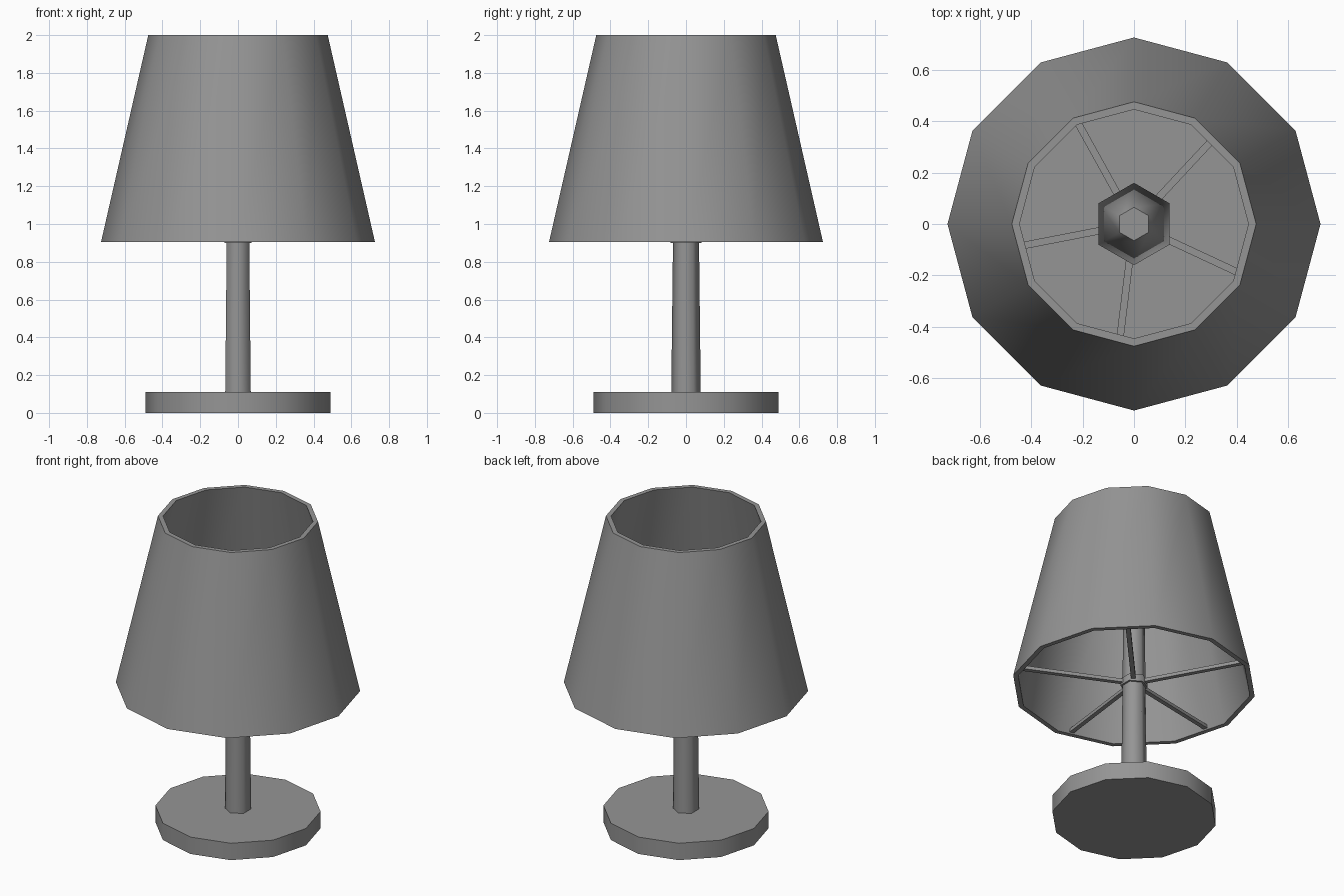
import bpy
import bmesh
from math import radians, sin, cos, pi
from mathutils import Matrix, Vector

cube = bpy.data.objects.get("Cube")
if cube:
    bpy.data.objects.remove(cube, do_unlink=True)

GREY = (0.3, 0.3, 0.3, 1.0)
grey = bpy.data.materials.new("plain grey")
grey.use_nodes = True
grey.diffuse_color = GREY
grey.node_tree.nodes["Principled BSDF"].inputs["Base Color"].default_value = GREY


def finish(name, bm, smooth):
    """Turn a bmesh into a named, coloured object."""
    bmesh.ops.recalc_face_normals(bm, faces=bm.faces)
    mesh = bpy.data.meshes.new(name)
    bm.to_mesh(mesh)
    bm.free()
    mesh.materials.append(grey)
    obj = bpy.data.objects.new(name, mesh)
    bpy.context.collection.objects.link(obj)
    if smooth:
        bpy.ops.object.select_all(action='DESELECT')
        obj.select_set(True)
        bpy.context.view_layer.objects.active = obj
        bpy.ops.object.shade_smooth_by_angle(angle=radians(64))
    return obj


def lathe(name, profile, sides, closed=False):
    """Spin (radius, height) points into a solid with a corner on +y."""
    bm = bmesh.new()
    rings = []
    for r, z in profile:
        angles = [pi / 2 + 2 * pi * i / sides for i in range(sides)]
        rings.append([bm.verts.new((r * cos(a), r * sin(a), z)) for a in angles])
    pairs = list(zip(rings, rings[1:]))
    if closed:
        pairs.append((rings[-1], rings[0]))
    else:
        bm.faces.new(rings[0])
        bm.faces.new(rings[-1])
    for low, high in pairs:
        for i in range(sides):
            j = (i + 1) % sides
            bm.faces.new((low[i], low[j], high[j], high[i]))
    return finish(name, bm, True)


# Foot and stem
lathe("base", [(0.49, 0), (0.49, 0.11)], 12)
lathe("stem", [(0.078, 0.11), (0.069, 0.9), (0.065, 1.38)], 6)

# Bulb on top of the stem
lathe("bulb", [(0.065, 1.36), (0.16, 1.46), (0.065, 1.68)], 6)

# Hollow tapered shade
lathe("shade", [(0.725, 0.905), (0.475, 2.0), (0.445, 2.0), (0.695, 0.905)], 12, closed=True)

# Collar and spokes that carry the shade
lathe("collar", [(0.082, 0.9), (0.082, 0.945)], 6)
INNER, OUTER = 0.06, 0.69
for k in range(5):
    turn = Matrix.Rotation(radians(47 + 72 * k), 4, 'Z')
    move = Matrix.Translation(Vector(((INNER + OUTER) / 2, 0, 0.925)))
    size = Matrix.Diagonal((OUTER - INNER, 0.028, 0.022, 1))
    bm = bmesh.new()
    bmesh.ops.create_cube(bm, size=1, matrix=turn @ move @ size)
    finish(f"shade_spoke_{k + 1}", bm, False)
